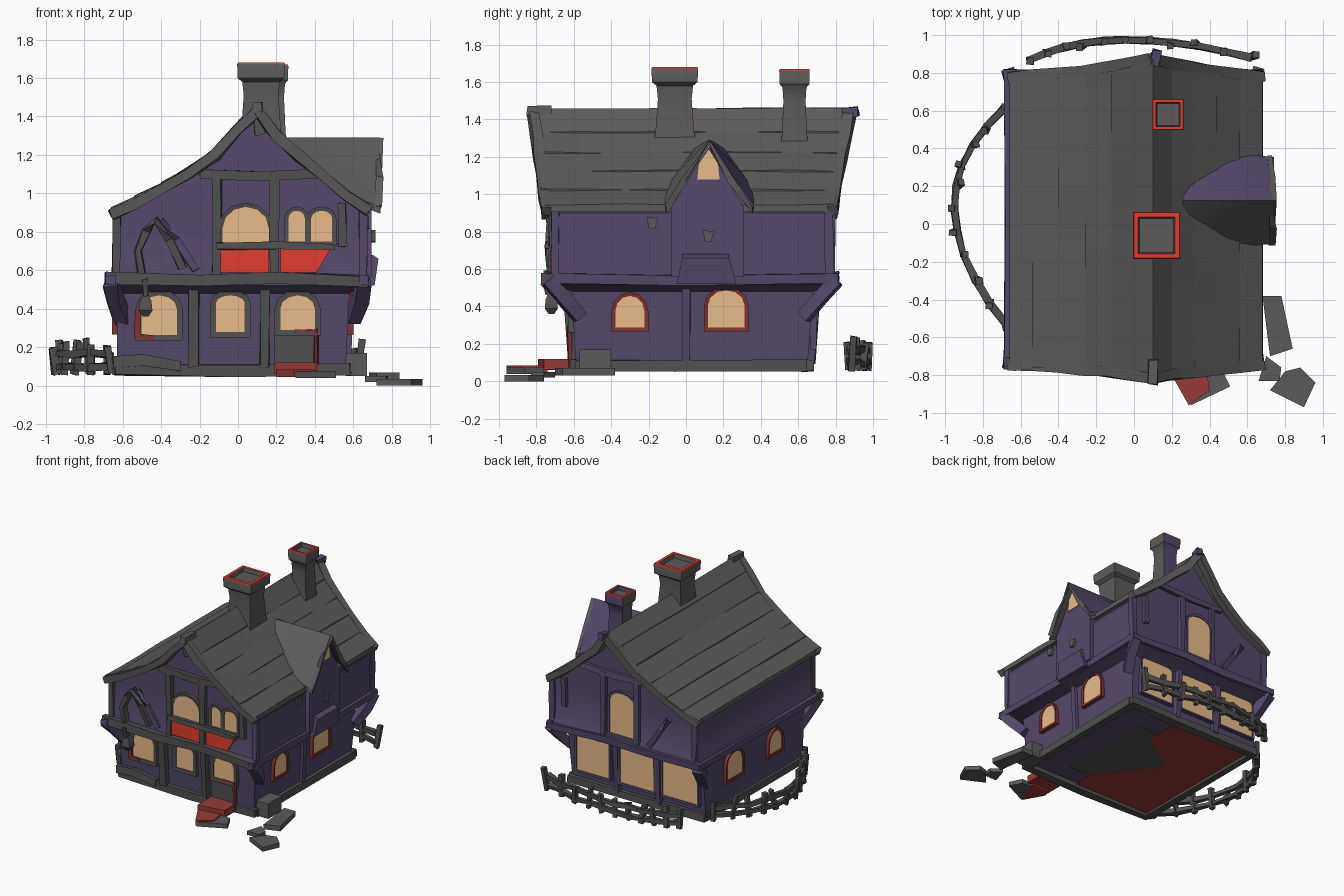
import bpy, bmesh, math, random
from mathutils import Vector

random.seed(4)
if "Cube" in bpy.data.objects:
    bpy.data.objects.remove(bpy.data.objects["Cube"])


def material(name, rgb):
    m = bpy.data.materials.new(name)
    m.use_nodes = True
    m.diffuse_color = (*rgb, 1)
    m.node_tree.nodes["Principled BSDF"].inputs["Base Color"].default_value = (*rgb, 1)
    return m


PURPLE = material("purple plaster", (0.09, 0.066, 0.142))
ROOF = material("roof grey", (0.108, 0.104, 0.107))
TIMBER = material("dark timber", (0.08, 0.08, 0.082))
CREAM = material("lit window", (0.92, 0.58, 0.29))
RED = material("bright red", (0.78, 0.045, 0.03))
BRICK = material("dull red", (0.3, 0.043, 0.04))
FRAME = material("dark red frame", (0.2, 0.033, 0.03))


def finish(name, bm, *mats):
    bmesh.ops.recalc_face_normals(bm, faces=bm.faces)
    me = bpy.data.meshes.new(name)
    bm.to_mesh(me)
    bm.free()
    for m in mats:
        me.materials.append(m)
    ob = bpy.data.objects.new(name, me)
    bpy.context.collection.objects.link(ob)


def skin(bm, loops, cap=True):
    # Joins successive vertex loops into a closed tube
    vs = [[bm.verts.new(p) for p in loop] for loop in loops]
    n = len(vs[0])
    for a, b in zip(vs, vs[1:]):
        for i in range(n):
            bm.faces.new((a[i], a[(i + 1) % n], b[(i + 1) % n], b[i]))
    if cap:
        bm.faces.new(vs[0])
        bm.faces.new(vs[-1])


def ring(z, x0, x1, y0, y1):
    return [(x0, y0, z), (x1, y0, z), (x1, y1, z), (x0, y1, z)]


def jit(a):
    return Vector([random.uniform(-a, a) for _ in range(3)])


def beam(bm, pts, w=0.045, wob=0.006):
    # Crooked square timber following a path
    pts = [Vector(p) for p in pts]
    loops = []
    for i, p in enumerate(pts):
        t = (pts[min(i + 1, len(pts) - 1)] - pts[max(i - 1, 0)]).normalized()
        s = t.cross(Vector((0, 0, 1)) if abs(t.z) < 0.8 else Vector((0, 1, 0))).normalized()
        u = s.cross(t)
        loops.append([p + (s * a + u * b) * w / 2 + jit(wob)
                      for a, b in ((-1, -1), (1, -1), (1, 1), (-1, 1))])
    skin(bm, loops)


def beams(name, paths, w=0.045, mat=TIMBER):
    bm = bmesh.new()
    for p in paths:
        beam(bm, p, w)
    finish(name, bm, mat)


def on(side, u, v, d):
    return {"front": (u, -d, v), "back": (u, d, v),
            "right": (d, u, v), "left": (-d, u, v)}[side]


def slab(name, mat, side, outline, d0, d1):
    bm = bmesh.new()
    skin(bm, [[on(side, u, v, d) for u, v in outline] for d in (d0, d1)])
    finish(name, bm, mat)


def arch(u, v, w, h, rise):
    pts = [(u - w / 2, v), (u + w / 2, v)]
    for i in range(7):
        a = math.pi * i / 6
        pts.append((u + w / 2 * math.cos(a), v + h - rise + rise * math.sin(a)))
    return pts


def window(name, side, u, v, w, h, d, mat, rise=0.07, t=0.03):
    # Glowing pane inside a raised frame
    inner, outer = arch(u, v, w, h, rise), arch(u, v - t, w + 2 * t, h + 2 * t, rise + t)
    slab(name + "_pane", CREAM, side, inner, d - 0.01, d + 0.016)
    bm = bmesh.new()
    order = ((outer, d - 0.01), (outer, d + 0.026), (inner, d + 0.022), (inner, d))
    skin(bm, [[on(side, a, b, dd) for a, b in o] for o, dd in order], cap=False)
    finish(name + "_frame", bm, mat)


# Walls: ground storey under the jettied upper storey
bm = bmesh.new()
skin(bm, [ring(*r) for r in (
    (0.09, -0.63, 0.56, -0.59, 0.65), (0.48, -0.63, 0.58, -0.61, 0.68),
    (0.52, -0.66, 0.66, -0.71, 0.79), (0.58, -0.66, 0.66, -0.71, 0.79),
    (0.61, -0.64, 0.66, -0.70, 0.77), (0.88, -0.64, 0.66, -0.70, 0.77))])
finish("storey_walls", bm, PURPLE)

left = [(0.1, 1.46), (0.0, 1.36), (-0.12, 1.23), (-0.26, 1.13), (-0.4, 1.05), (-0.54, 0.98), (-0.66, 0.92)]
right = [(0.1, 1.46), (0.2, 1.33), (0.32, 1.22), (0.44, 1.12), (0.56, 1.02), (0.68, 0.94)]
gable = [(x * 0.96, z - 0.04) for x, z in left[::-1] + right[1:]]
slab("gable_walls", PURPLE, "front", [(-0.63, 0.8)] + gable + [(0.66, 0.8)], -0.77, 0.70)


# Roof: plank courses, longer toward the ridge
def ends(z):
    k = (z - 0.92) / 0.54
    return -0.76 - 0.07 * k, 0.79 + 0.10 * k


bm = bmesh.new()
for prof in (left, right):
    for (xa, za), (xb, zb) in zip(prof, prof[1:]):
        loops = []
        slip = random.uniform(-0.012, 0.012)
        for j in range(8):
            h = random.uniform(-0.004, 0.005)
            ya, yb = (e[0] + (e[1] - e[0]) * j / 7 + slip for e in (ends(za), ends(zb)))
            loops.append([(xa, ya, za + h), (xb, yb, zb + 0.005 + h),
                          (xb, yb, zb - 0.035), (xa, ya, za - 0.045)])
        skin(bm, loops)
finish("roof_planks", bm, ROOF)
barge = [[(x, ends(z)[e] - (2 * e - 1) * 0.015, z - 0.03) for x, z in prof]
         for prof in (left, right) for e in (0, 1)]
beams("barge_boards", barge, 0.055, ROOF)
beams("front_finial", [[(0.1, -0.85, 1.445), (0.1, -0.72, 1.45)], [(0.1, -0.81, 1.43), (0.11, -0.79, 1.31)]], 0.05, ROOF)
beams("back_finial", [[(0.11, 0.84, 1.43), (0.12, 0.92, 1.445)]], 0.05, PURPLE)

# Dormer on the right side, its roof rolling into the main slope
slab("dormer_wall", PURPLE, "right",
     [(-0.08, 0.56), (0.31, 0.56), (0.31, 0.93), (0.12, 1.25), (-0.08, 0.93)], 0.25, 0.695)
for name, s, mat in (("dormer_roof_front", -1, ROOF), ("dormer_roof_back", 1, PURPLE)):
    bm = bmesh.new()
    loops = []
    for x, profile in ((0.26, ((0, 1.29), (0.07, 1.26), (0.15, 1.2))),
                       (0.5, ((0, 1.29), (0.12, 1.17), (0.25, 1.02))),
                       (0.74, ((0, 1.29), (0.12, 1.1), (0.23, 0.93)))):
        top = [(x, 0.125 + s * w, z) for w, z in profile]
        loops.append(top + [(a, b, c - 0.035) for a, b, c in reversed(top)])
    skin(bm, loops)
    finish(name, bm, mat)
beams("dormer_trim", [[(0.73, -0.10, 0.93), (0.735, -0.01, 1.08), (0.74, 0.125, 1.27),
                       (0.735, 0.24, 1.08), (0.72, 0.345, 0.93)]], 0.03, ROOF)
slab("dormer_window", CREAM, "right", [(0.06, 1.08), (0.18, 1.08), (0.17, 1.17), (0.12, 1.24), (0.07, 1.17)], 0.69, 0.702)
bm = bmesh.new()
skin(bm, [ring(0.52, 0.62, 0.71, -0.05, 0.27), ring(0.66, 0.62, 0.73, -0.02, 0.23), ring(0.68, 0.62, 0.70, -0.02, 0.23)])
finish("oriel_sill", bm, PURPLE)
for y, z, d in ((-0.18, 0.85, 0.665), (0.12, 0.78, 0.7)):
    slab("wall_stone", ROOF, "right", [(y - 0.03, z + 0.03), (y + 0.03, z + 0.02),
                                       (y + 0.015, z - 0.035), (y - 0.02, z - 0.03)], d - 0.01, d + 0.015)


# Chimneys with thin red rims and shallow flues
def chimney(name, x, y, r, top, foot, back):
    bm = bmesh.new()
    steps = ((foot, 1.0), (foot + 0.12, 0.84), (top - 0.17, 0.74), (top - 0.10, 0.8), (top - 0.08, 1),
             (top - 0.008, 1.02), (top, 0.99), (top, 0.8), (top - 0.03, 0.74))
    skin(bm, [ring(z, x - r * k, x + r * k, y - r * k, y + r * k) for z, k in steps])
    bmesh.ops.recalc_face_normals(bm, faces=bm.faces)
    for f in bm.faces:
        if all(v.co.z > top - 0.02 for v in f.verts):
            f.material_index = 1
        elif f.normal.y > 0.6:
            f.material_index = 2
    finish(name, bm, ROOF, RED, back)


chimney("large_chimney", 0.12, -0.06, 0.122, 1.68, 1.22, ROOF)
chimney("small_chimney", 0.18, 0.58, 0.08, 1.67, 1.2, PURPLE)

# Timber framing: dark on the front, plastered over elsewhere
X0, X1 = -0.66, 0.655


def level(y):
    return [(-0.69, y, 0.56), (-0.2, y, 0.55), (0.2, y, 0.56), (0.68, y, 0.54)]


def storey_posts(y, tilt):
    return [[(x, y, 0.1), (x, y + tilt, 0.53)] for x in (-0.23, 0.14)]


def gable_frame(y):
    return ([[(x, y, 0.58), (x, y, 0.85), (x, y, 1.1)] for x in (-0.11, 0.19)]
            + [[(-0.2, y, 1.1), (0.1, y, 1.09), (0.42, y, 1.1)], [(0.54, y, 0.72), (0.54, y, 0.95)]])


beams("front_jetty_beam", [level(-0.73)], 0.06)
beams("other_jetty_beams", [level(0.79)] + [[(x, -0.77, 0.55), (x, 0, 0.54), (x, 0.81, 0.55)] for x in (X0, X1)],
      0.05, PURPLE)
beams("corner_brackets", [[(x * 0.9, s * 0.60 + 0.03, 0.34), (x * 0.97, s * 0.69 + 0.03, 0.45), (x, s * 0.77 + 0.03, 0.54)]
                          for x in (X0, X1) for s in (-1, 1)], 0.07, PURPLE)
beams("front_corner_post", [[(-0.63, -0.70, 0.56), (-0.63, -0.70, 0.92)]])
beams("plastered_corner_posts", [[(x, y, 0.56), (x, y, 0.74), (x, y, 0.92)]
                                 for x, y in ((0.65, -0.70), (-0.62, 0.765), (0.65, 0.765))], 0.045, PURPLE)
beams("front_lower_posts", storey_posts(-0.605, -0.03), 0.05)
beams("plastered_lower_posts", storey_posts(0.665, 0.03) + [[(0.565, 0, 0.1), (0.585, 0, 0.53)]], 0.045, PURPLE)
beams("front_gable_timbers", gable_frame(-0.71))
beams("back_gable_timbers", gable_frame(0.775), 0.045, PURPLE)
beams("wall_braces", [[(-0.22, y, 0.6), (-0.32, y, 0.76), (-0.40, y, 0.86)] for y in (-0.70, 0.775)], 0.04, PURPLE)
beams("front_arch", [[(-0.5, -0.72, 0.58), (-0.52, -0.73, 0.7), (-0.48, -0.73, 0.8), (-0.43, -0.73, 0.86),
                      (-0.36, -0.73, 0.76), (-0.29, -0.72, 0.61)]], 0.04)
beams("plinth", [[(-0.64, y, 0.085), (0, y, 0.08), (0.58, y, 0.085)] for y in (-0.59, 0.65)]
      + [[(x, -0.59, 0.085), (x, 0.65, 0.085)] for x in (-0.62, 0.56)], 0.06)
beams("plinth_stones", [[(-0.65, -0.6, 0.12), (-0.5, -0.6, 0.13), (-0.3, -0.6, 0.1)]], 0.06)

# Hanging lantern
beams("lantern_hook", [[(-0.48, -0.70, 0.57), (-0.48, -0.76, 0.55), (-0.48, -0.74, 0.47)]], 0.03)
bm = bmesh.new()
skin(bm, [ring(z, -0.48 - r, -0.48 + r, -0.72 - r, -0.72 + r) for z, r in
          ((0.36, 0.015), (0.39, 0.035), (0.44, 0.03), (0.48, 0.012))])
finish("lantern", bm, TIMBER)

# Windows
window("front_left_window", "front", -0.41, 0.265, 0.185, 0.205, 0.605, TIMBER)
slab("front_left_jamb", FRAME, "front", [(-0.54, 0.25), (-0.44, 0.24), (-0.44, 0.262), (-0.508, 0.27), (-0.508, 0.42), (-0.535, 0.40)],
     0.6, 0.636)
window("front_middle_window", "front", -0.04, 0.28, 0.15, 0.19, 0.605, TIMBER, 0.04)
window("door_window", "front", 0.31, 0.29, 0.18, 0.18, 0.605, TIMBER)
window("upper_large_window", "front", 0.04, 0.74, 0.24, 0.19, 0.70, TIMBER, 0.11, 0.022)
for u, w in ((0.305, 0.085), (0.435, 0.11)):
    window("upper_small_window", "front", u, 0.75, w, 0.16, 0.70, TIMBER, 0.04, 0.022)
for side, d, ys in (("right", 0.575, (-0.30, 0.215)), ("left", 0.63, (-0.22, 0.30))):
    for y, w, h in zip(ys, (0.155, 0.195), (0.17, 0.20)):
        window(side + "_window", side, y, 0.287, w, h, d, FRAME, 0.08, 0.021)
for u, w in ((0.35, 0.29), (-0.045, 0.30), (-0.43, 0.31)):
    window("back_window", "back", u, 0.185, w, 0.31, 0.672, PURPLE, 0.035, 0.015)
window("back_upper_window", "back", 0.02, 0.62, 0.22, 0.34, 0.77, PURPLE, 0.07, 0.02)

# Red balcony panels under the upper windows
slab("balcony_panel_left", RED, "front", [(-0.09, 0.59), (0.16, 0.59), (0.16, 0.71), (-0.09, 0.71)], 0.69, 0.725)
slab("balcony_panel_right", RED, "front", [(0.22, 0.59), (0.41, 0.59), (0.48, 0.71), (0.22, 0.71)], 0.69, 0.725)
beams("balcony_rail", [[(-0.11, -0.735, 0.725), (0.2, -0.735, 0.73), (0.5, -0.735, 0.725)]], 0.03)

# Doorway
slab("doorway", TIMBER, "front", [(0.19, 0.1), (0.40, 0.1), (0.40, 0.28), (0.19, 0.28)], 0.58, 0.61)
beams("door_frame", [[(0.405, -0.62, 0.07), (0.405, -0.62, 0.3)], [(0.3, -0.62, 0.285), (0.41, -0.62, 0.285)]], 0.02, FRAME)


def stone(name, pts, z0, z1, mat):
    bm = bmesh.new()
    skin(bm, [[(x, y, z) for x, y in pts] for z in (z0, z1)])
    finish(name, bm, mat)


# Steps, path and floor
stone("upper_step", [(0.19, -0.79), (0.41, -0.76), (0.41, -0.59), (0.19, -0.59)], 0.06, 0.12, BRICK)
stone("lower_step", [(0.2, -0.8), (0.29, -0.96), (0.4, -0.88), (0.38, -0.74), (0.22, -0.74)], 0.045, 0.085, BRICK)
stone("step_stone", [(0.3, -0.96), (0.51, -0.86), (0.46, -0.76), (0.38, -0.76)], 0.04, 0.075, ROOF)
stone("path_block", [(0.56, -0.57), (0.67, -0.57), (0.67, -0.4), (0.56, -0.4)], 0.05, 0.17, ROOF)
stone("path_stone_near", [(0.68, -0.38), (0.78, -0.38), (0.84, -0.66), (0.72, -0.70)], 0.03, 0.07, ROOF)
stone("path_stone_middle", [(0.66, -0.83), (0.77, -0.83), (0.78, -0.76), (0.70, -0.70)], 0.02, 0.05, ROOF)
stone("path_stone_far", [(0.72, -0.88), (0.90, -0.97), (0.96, -0.84), (0.88, -0.76), (0.80, -0.78)], 0.0, 0.035, ROOF)
stone("floor_red", [(-0.6, -0.56), (0.1, -0.56), (0.1, -0.38), (-0.25, 0.08), (0.1, 0.31), (0.1, 0.62), (-0.6, 0.62)],
      0.076, 0.082, BRICK)
stone("floor_dark", [(-0.3, -0.4), (0.3, -0.4), (0.3, 0.4), (-0.3, 0.4)], 0.08, 0.088, TIMBER)


# Crooked fences curving round the left side and the back
def fence(name, a, mid, b, n):
    a, mid, b = Vector(a), Vector(mid), Vector(b)
    ctrl = mid * 2 - (a + b) / 2
    pts = [a * (1 - t) ** 2 + ctrl * 2 * t * (1 - t) + b * t * t for t in (i / n for i in range(n + 1))]
    bm = bmesh.new()
    for z in (0.10, 0.165):
        beam(bm, [(p.x, p.y, z + random.uniform(-0.01, 0.01)) for p in pts], 0.034)
    for p in pts:
        lean = jit(0.025)
        beam(bm, [(p.x, p.y, 0.06), (p.x + lean.x, p.y + lean.y, 0.22 + lean.z)], 0.034)
    finish(name, bm, TIMBER)


fence("left_fence", (-0.66, -0.55, 0), (-0.95, 0.08, 0), (-0.68, 0.62, 0), 10)
fence("back_fence", (-0.55, 0.87, 0), (-0.05, 0.975, 0), (0.62, 0.88, 0), 10)

# Soften shallow edges
for ob in bpy.context.scene.objects:
    ob.select_set(ob.type == "MESH")
    if ob.type == "MESH":
        bpy.context.view_layer.objects.active = ob
bpy.ops.object.shade_smooth_by_angle(angle=math.radians(35))
